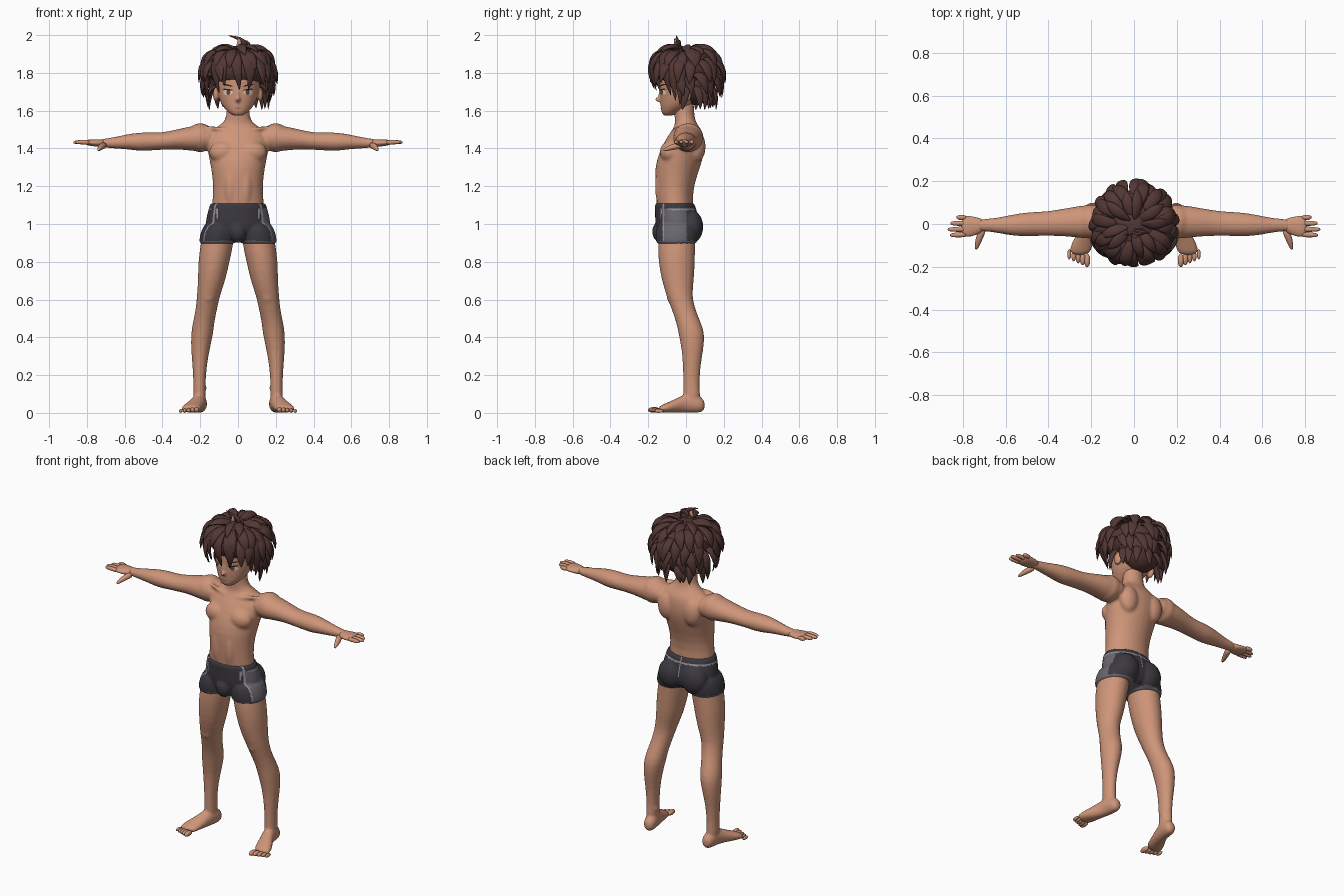
import bpy, bmesh, math, random
from mathutils import Vector as V, Matrix
from mathutils.bvhtree import BVHTree

random.seed(4)
if "Cube" in bpy.data.objects:
    bpy.data.objects.remove(bpy.data.objects["Cube"])


def material(name, *rgb):
    m = bpy.data.materials.new(name)
    m.use_nodes = True
    m.diffuse_color = (*rgb, 1)
    m.node_tree.nodes["Principled BSDF"].inputs["Base Color"].default_value = (*rgb, 1)
    return m


SKIN = material("skin", .62, .30, .19)
HAIR = material("dark_brown_hair", .085, .038, .034)
CLOTH = material("charcoal_cloth", .045, .041, .049)
PANEL = material("grey_panel", .14, .13, .155)
TRIM = material("light_trim", .3, .28, .33)
WHITE = material("eye_white", .75, .68, .64)
IRIS = material("brown_iris", .16, .06, .03)
LASH = material("dark_lash", .03, .015, .013)
LIP = material("lip", .36, .13, .09)


class Part:
    """Collects lofts, tubes and balls, then turns them into one object."""

    def __init__(self):
        self.bm = bmesh.new()

    def loft(self, rings, sides=20):
        loops = []
        for c, u, v in rings:
            angles = [2 * math.pi * i / sides for i in range(sides)]
            loops.append([self.bm.verts.new(c + u * math.cos(a) + v * math.sin(a)) for a in angles])
        for a, b in zip(loops, loops[1:]):
            for i in range(sides):
                j = (i + 1) % sides
                self.bm.faces.new((a[i], a[j], b[j], b[i]))
        self.bm.faces.new(loops[0])
        self.bm.faces.new(loops[-1])

    def along(self, axis, rows):
        """Rows are x, y, z and two radii across the axis."""
        unit = Matrix.Identity(3)
        i, j = {"x": (1, 2), "y": (0, 2), "z": (0, 1)}[axis]
        self.loft([(V(r[:3]), unit[i] * r[3], unit[j] * r[4]) for r in rows])

    def tube(self, points, radii, normal, flat=1, sides=8):
        points = [V(p) for p in points]
        rings = []
        for i, (p, r) in enumerate(zip(points, radii)):
            t = (points[min(i + 1, len(points) - 1)] - points[max(i - 1, 0)]).normalized()
            u = t.cross(V(normal)).normalized()
            rings.append((p, u * r, u.cross(t) * r * flat))
        self.loft(rings, sides)

    def ball(self, c, r):
        m = Matrix.Translation(c) @ Matrix.Diagonal((*r, 1))
        bmesh.ops.create_uvsphere(self.bm, u_segments=18, v_segments=12, radius=1, matrix=m)

    def done(self, name, mat, mirror=True, subsurf=1, voxel=0):
        bmesh.ops.recalc_face_normals(self.bm, faces=self.bm.faces[:])
        for f in self.bm.faces:
            f.smooth = True
        me = bpy.data.meshes.new(name)
        self.bm.to_mesh(me)
        self.bm.free()
        ob = bpy.data.objects.new(name, me)
        bpy.context.scene.collection.objects.link(ob)
        me.materials.append(mat)
        if mirror:
            ob.modifiers.new("mirror", "MIRROR").use_mirror_merge = False
        if subsurf:
            s = ob.modifiers.new("round", "SUBSURF")
            s.levels = s.render_levels = subsurf
        if voxel:
            r = ob.modifiers.new("fuse", "REMESH")
            r.mode, r.voxel_size, r.use_smooth_shade = "VOXEL", voxel, True
            s = ob.modifiers.new("soften", "SMOOTH")
            s.factor, s.iterations = .5, 5
        return ob


# Body: torso, arms, legs and feet fused into one skin
body = Part()
body.along("z", [(0, y, z, a, b) for z, y, a, b in [
    (.94, -.04, .13, .09), (1, -.045, .15, .1), (1.1, -.061, .139, .096), (1.2, -.062, .13, .102),
    (1.3, -.045, .144, .122), (1.38, -.022, .162, .122), (1.45, -.005, .172, .103), (1.495, .005, .15, .082),
    (1.52, .003, .1, .062), (1.55, -.006, .065, .054), (1.6, -.01, .06, .053), (1.68, -.01, .06, .053)]])
body.along("x", [
    (.1, .015, 1.455, .07, .055), (.2, .01, 1.455, .082, .074), (.26, .01, 1.452, .075, .063),
    (.32, .008, 1.449, .066, .054), (.4, .002, 1.438, .058, .045), (.47, 0, 1.437, .057, .049),
    (.52, -.003, 1.435, .056, .05), (.58, -.006, 1.436, .048, .041), (.65, -.006, 1.43, .034, .031),
    (.7, -.005, 1.428, .029, .025), (.74, -.008, 1.43, .028, .018)])
body.along("z", [
    (.1, -.045, .98, .085, .1), (.11, -.05, .9, .088, .1), (.128, -.05, .8, .084, .098),
    (.139, -.043, .7, .073, .086), (.157, -.036, .62, .061, .068), (.167, -.014, .55, .057, .063),
    (.182, .013, .48, .057, .065), (.19, .031, .42, .06, .071), (.2, .035, .33, .049, .057),
    (.203, .03, .25, .038, .047), (.204, .028, .16, .032, .043), (.204, .03, .1, .034, .045),
    (.204, .03, .05, .034, .045)])
body.along("y", [
    (.197, .1, .04, .018, .024), (.198, .082, .042, .034, .041), (.2, .05, .05, .038, .05),
    (.207, 0, .052, .037, .052), (.225, -.05, .039, .045, .038), (.246, -.1, .027, .054, .027),
    (.256, -.15, .018, .05, .017)])
for centre, radii in [
        ((.075, -.085, 1.38), (.08, .055, .06)),     # chest
        ((.085, .055, 1.41), (.06, .05, .085)),      # shoulder blade
        ((.2, .012, 1.457), (.075, .082, .077)),     # shoulder
        ((.157, -.06, .62), (.04, .044, .05)),       # kneecap
        ((.2, .04, .13), (.036, .02, .022)),         # ankle bones
        ((.04, -.12, 1.2), (.04, .045, .13))]:       # belly muscle
    body.ball(centre, radii)
body.tube([(.015, -.072, 1.488), (.09, -.058, 1.503), (.18, -.025, 1.515)], [.012] * 3, (0, 0, 1))
body.done("body", SKIN, voxel=.008)

toes = Part()
for i in range(5):
    size = .019 - .0017 * i
    toes.ball((.219 + .021 * i, -.17 + .007 * i, size * .85), (size * .75, .032 - .002 * i, size * .8))
toes.done("toes", SKIN, subsurf=0)

# Hands with four fingers and a thumb
hands = Part()
hands.along("x", [
    (.7, -.005, 1.428, .027, .021), (.735, -.01, 1.428, .042, .02), (.775, -.011, 1.43, .051, .018),
    (.81, -.011, 1.432, .049, .014)])
for y, tip in [(.03, .832), (.003, .86), (-.024, .873), (-.049, .862)]:
    hands.tube([(.78, y, 1.431), (.82, y * 1.03, 1.434), (tip - .012, y * 1.06, 1.433), (tip, y * 1.06, 1.432)],
               [.014, .0135, .011, .005], (0, 0, 1))
hands.tube([(.705, -.02, 1.42), (.722, -.06, 1.41), (.733, -.095, 1.4), (.74, -.122, 1.39)],
           [.02, .018, .014, .006], (0, 0, 1))
hands.done("hands", SKIN)

# Head with nose and ears
skull = Part()
skull.along("z", [(0, y, z, a, b) for z, y, a, b in [
    (1.572, -.095, .025, .022), (1.585, -.087, .045, .042), (1.61, -.067, .072, .067), (1.64, -.045, .093, .092),
    (1.68, -.03, .108, .109), (1.72, -.025, .115, .116), (1.78, -.02, .12, .124), (1.84, -.015, .115, .12),
    (1.89, -.01, .085, .09), (1.92, -.01, .03, .03)]])
skull.ball((0, -.138, 1.66), (.013, .026, .015))
skull.ball((0, -.132, 1.685), (.009, .014, .035))
skull.ball((.117, 0, 1.685), (.016, .03, .038))
head = skull.done("head", SKIN, voxel=.006)
bpy.context.view_layer.update()
graph = bpy.context.evaluated_depsgraph_get()
surface = BVHTree.FromObject(head, graph)


def mark(name, x, z, rx, rz, mat, lift, tilt=0):
    """Thin oval plate laid on the face."""
    bm = bmesh.new()

    def put(k, a):
        px, pz = k * rx * math.cos(a), k * rz * math.sin(a)
        p = V((x + px, -1, z + pz + px * tilt))
        hit = surface.ray_cast(p, V((0, 1, 0)))[0] or V((p.x, -.1, p.z))
        return bm.verts.new(hit - V((0, lift, 0)))

    n = 16
    mid = put(0, 0)
    inner, outer = [[put(k, 2 * math.pi * i / n) for i in range(n)] for k in (.5, 1)]
    for i in range(n):
        j = (i + 1) % n
        bm.faces.new((mid, inner[i], inner[j]))
        bm.faces.new((inner[i], outer[i], outer[j], inner[j]))
    me = bpy.data.meshes.new(name)
    bm.to_mesh(me)
    bm.free()
    me.materials.append(mat)
    bpy.context.scene.collection.objects.link(bpy.data.objects.new(name, me))


# Face details
for s, side in ((1, "left"), (-1, "right")):
    mark(side + "_eye", s * .053, 1.697, .025, .014, WHITE, .002)
    mark(side + "_iris", s * .051, 1.697, .011, .014, IRIS, .003)
    mark(side + "_upper_lash", s * .054, 1.711, .029, .004, LASH, .004, s * .12)
    mark(side + "_eyebrow", s * .056, 1.735, .03, .004, LASH, .003, s * .2)
mark("mouth", 0, 1.614, .02, .0025, LIP, .002)

# Shorts with side panel, hem and seams
pants = Part()
pants.along("z", [(0, y, z, a, b) for z, y, a, b in [
    (1.118, -.06, .148, .106), (1.1, -.059, .152, .107), (1.05, -.05, .166, .115), (1, -.043, .176, .122),
    (.95, -.04, .172, .115), (.9, -.045, .09, .08)]])
pants.along("z", [(.1, -.045, 1.02, .07, .1), (.105, -.047, .96, .094, .117),
                  (.11, -.05, .91, .097, .111), (.11, -.05, .888, .097, .109)])
pants.ball((.078, .025, .985), (.082, .068, .09))
pants.ball((0, -.13, .96), (.05, .05, .06))
shorts = pants.done("shorts", CLOTH, voxel=.006)
bpy.context.view_layer.update()
graph = bpy.context.evaluated_depsgraph_get()
baked = bpy.data.meshes.new_from_object(shorts.evaluated_get(graph))
shorts.modifiers.clear()
shorts.data = baked
baked.materials.clear()
for m in (CLOTH, PANEL, TRIM):
    baked.materials.append(m)
for f in baked.polygons:
    x, y, z = f.center
    side_seam = abs(x) > .09 and abs(y + .12) < .004
    pocket = y < -.05 and abs(abs(x) - .11) < .005 and 1.03 < z < 1.08
    waist = abs(z - 1.078) < .004 and y > -.1
    back_seam = abs(x) < .004 and y > 0 and z > 1
    if z < .912:
        f.material_index = 1
    elif side_seam or pocket or waist or back_seam:
        f.material_index = 2
    elif x > .09 and -.12 < y < .005 and z < 1.085:
        f.material_index = 1

# Hair: a cap covered in rows of pointed locks
hair = Part()
hair.ball((0, 0, 1.82), (.16, .165, .115))
hair.ball((0, .045, 1.75), (.128, .115, .12))


def lock(az, start, bulge, tip, width):
    """Curved lock; stops are (distance from the axis, height), az 0 is the front."""
    twist = random.uniform(-.1, .16)
    stops = []
    for k, (r, z) in enumerate((start, bulge, tip)):
        a = az + twist * k
        stops.append(V((r * math.sin(a), -r * math.cos(a), z + random.uniform(-.01, .01))))
    ts = [i / 7 for i in range(8)]
    path = [stops[0] * (1 - t) ** 2 + stops[1] * 2 * t * (1 - t) + stops[2] * t * t for t in ts]
    radii = [width * (.55 + 1.3 * t) * (1 - t ** 2.2) + .001 for t in ts]
    hair.tube(path, radii, (math.sin(az), -math.cos(az), .6), .45)


rows = [  # count, half spread in degrees, middle direction, stops, width
    (9, 180, 0, (.02, 1.915), (.11, 1.965), (.17, 1.9), .03),
    (14, 180, 0, (.08, 1.91), (.19, 1.93), (.2, 1.82), .034),
    (15, 150, 180, (.13, 1.87), (.21, 1.87), (.208, 1.745), .034),
    (13, 115, 180, (.14, 1.8), (.205, 1.79), (.19, 1.675), .032),
    (10, 95, 180, (.11, 1.73), (.175, 1.72), (.16, 1.61), .028)]
for count, spread, middle, start, bulge, tip, width in rows:
    for i in range(count):
        az = math.radians(middle - spread + 2 * spread * (i + .5) / count)
        lock(az, start, bulge, tip, width)
for deg, low in [(-85, 1.64), (-64, 1.65), (-45, 1.68), (-27, 1.72), (-9, 1.715),
                 (10, 1.73), (28, 1.71), (46, 1.68), (64, 1.64), (85, 1.63)]:
    lock(math.radians(deg), (.09, 1.91), (.245, 1.89), (.165, low), .033)
hair.tube([(.03, -.03, 1.91), (.04, -.04, 1.955), (.012, -.05, 1.983), (-.055, -.05, 1.998)],
          [.02, .02, .013, .001], (0, 1, 0), .6)
hair.tube([(.0, -.03, 1.94), (.03, -.035, 1.97), (.06, -.04, 1.96), (.065, -.04, 1.92)],
          [.012, .014, .012, .002], (0, 1, 0), .6)
hair.done("hair", HAIR, mirror=False, subsurf=1)

strand = Part()
strand.tube([(.0, -.05, 1.925), (.005, -.058, 1.95), (.01, -.06, 1.972), (-.005, -.06, 1.985)],
            [.014, .015, .011, .001], (0, 1, 0), .5)
strand.done("light_strand", SKIN, mirror=False)
